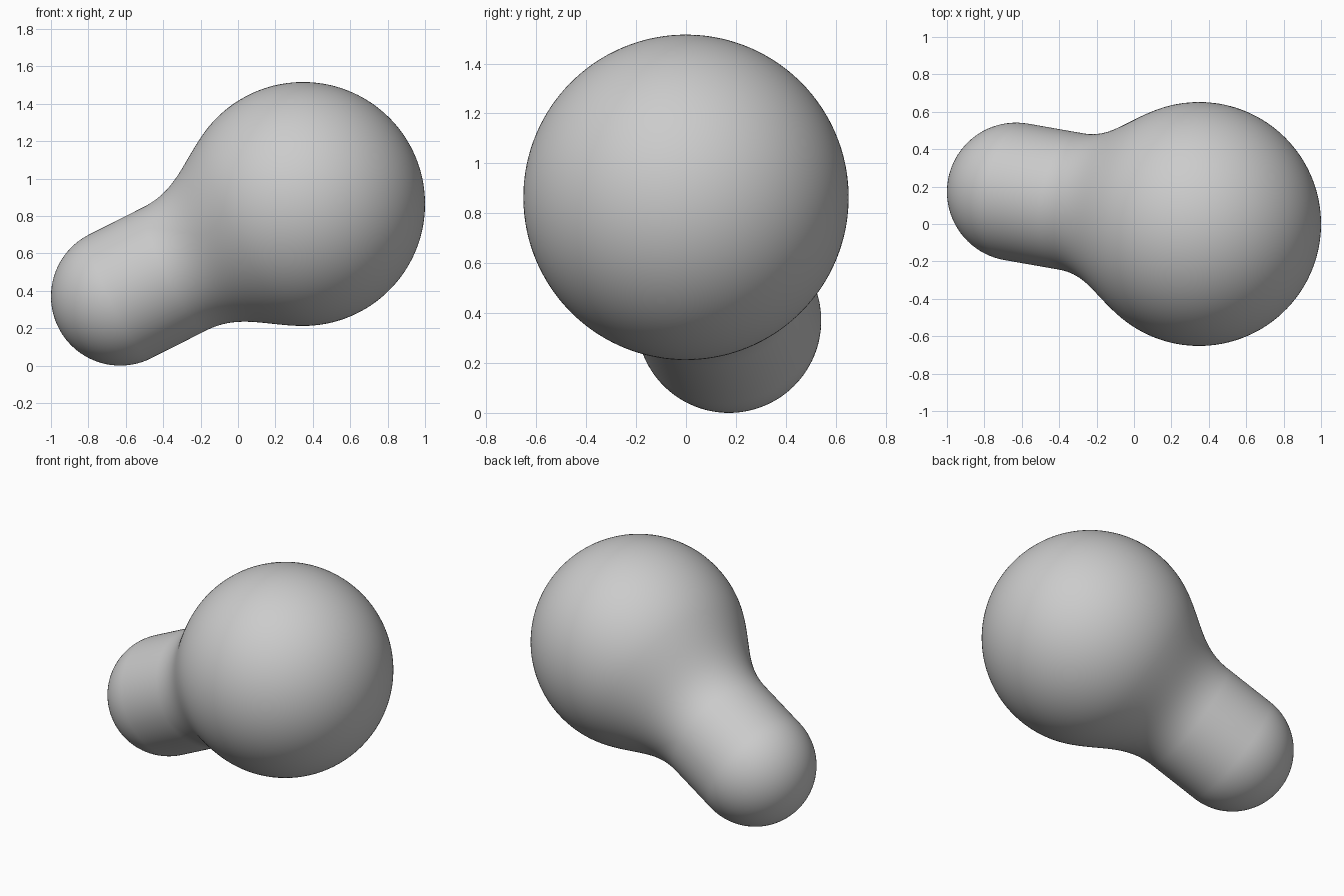
import bpy, bmesh, math
from mathutils import Vector, Matrix

if "Cube" in bpy.data.objects:
    bpy.data.objects.remove(bpy.data.objects["Cube"])

# Thin rounded end and large ball: centres and radii; BLEND = softness of the neck
SMALL, R1 = Vector((-0.63, 0.172, 0.37)), 0.37
BIG, R2 = Vector((0.348, 0, 0.864)), 0.652
BLEND = 0.21
axis = BIG - SMALL
L = axis.length


def field(t, r):
    """Smooth minimum of the distances to the rod and to the ball."""
    a = r - R1
    b = math.hypot(t - L, r) - R2
    h = max(BLEND - abs(a - b), 0)
    return min(a, b) - h * h / (4 * BLEND)


def neck_radius(t):
    lo, hi = 0.2, 1.0
    for _ in range(40):
        mid = (lo + hi) / 2
        if field(t, mid) < 0:
            lo = mid
        else:
            hi = mid
    return lo


# Profile along the axis: rounded end, blended neck, ball
N = 24
profile = [(-R1 * math.cos(i / N * math.pi / 2), R1 * math.sin(i / N * math.pi / 2))
           for i in range(N + 1)]
t0 = L - math.sqrt((R2 + BLEND) ** 2 - R1 ** 2)
t1 = L - math.sqrt(R2 ** 2 - (R1 + BLEND) ** 2)
for i in range(41):
    t = t0 + (t1 - t0) * i / 40
    profile.append((t, neck_radius(t)))
start = math.acos((L - t1) / R2)
for i in range(1, 57):
    a = start + (math.pi - start) * i / 56
    profile.append((L - R2 * math.cos(a), R2 * math.sin(a)))

# Revolve the profile around the axis
bm = bmesh.new()
verts = [bm.verts.new((r, 0, t)) for t, r in profile]
edges = [bm.edges.new(pair) for pair in zip(verts, verts[1:])]
bmesh.ops.spin(bm, geom=verts + edges, cent=(0, 0, 0), axis=(0, 0, 1),
               angle=math.tau, steps=128, use_duplicate=False)
bmesh.ops.remove_doubles(bm, verts=bm.verts, dist=1e-5)
bmesh.ops.recalc_face_normals(bm, faces=bm.faces)

# Lean it so the ball sits up and to the right
turn = axis.to_track_quat('Z', 'Y').to_matrix().to_4x4()
bm.transform(Matrix.Translation(SMALL) @ turn)
for f in bm.faces:
    f.smooth = True
mesh = bpy.data.meshes.new("blended_bulb")
bm.to_mesh(mesh)
bm.free()
bpy.context.collection.objects.link(bpy.data.objects.new("blended_bulb", mesh))
